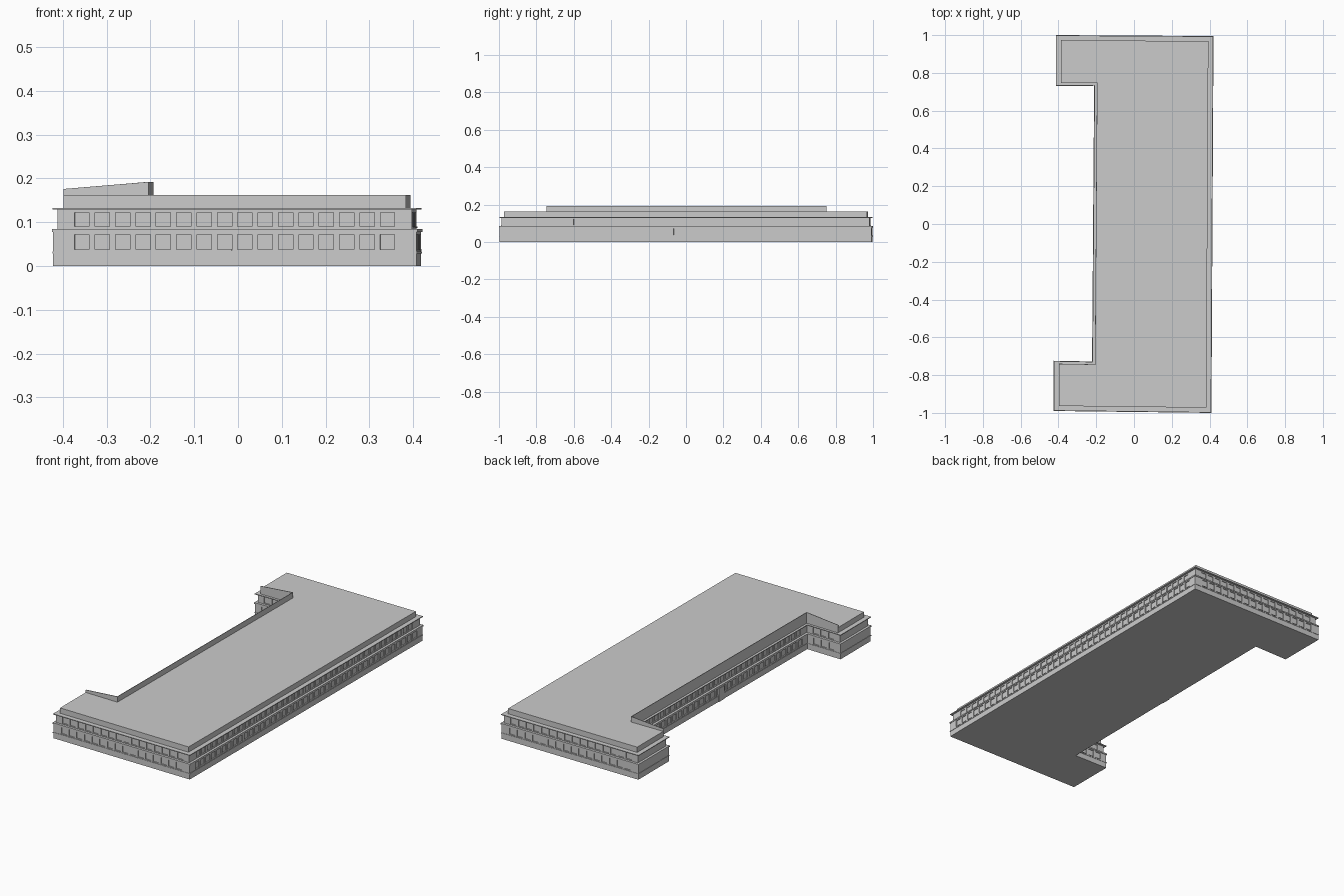
import bpy, bmesh
from mathutils import Vector

if "Cube" in bpy.data.objects:
    bpy.data.objects.remove(bpy.data.objects["Cube"])

# C-shaped footprint, counter-clockwise; edges 4-6 line the courtyard
FOOT = [Vector(p) for p in [(-0.422, -0.987), (0.407, -0.997), (0.418, 0.992), (-0.411, 0.997),
                            (-0.411, 0.733), (-0.208, 0.735), (-0.219, -0.731), (-0.422, -0.727)]]
N = len(FOOT)
COURT = (4, 5, 6)


def edge(i, pts=FOOT):
    a, b = pts[i], pts[(i + 1) % N]
    d = (b - a).normalized()
    return a, d, Vector((-d.y, d.x)), (b - a).length


def inset(amount, court=None):
    """Footprint moved inwards, with its own amount on the courtyard edges."""
    court = amount if court is None else court
    out = []
    for i in range(N):
        j = (i - 1) % N
        _, d0, n0, _ = edge(j)
        _, d1, n1, _ = edge(i)
        p = FOOT[i] + n0 * (court if j in COURT else amount)
        q = FOOT[i] + n1 * (court if i in COURT else amount)
        out.append(p + d0 * ((q - p).cross(d1) / d0.cross(d1)))
    return out


def finish(name, bm):
    bmesh.ops.recalc_face_normals(bm, faces=bm.faces)
    me = bpy.data.meshes.new(name)
    bm.to_mesh(me)
    bm.free()
    ob = bpy.data.objects.new(name, me)
    bpy.context.collection.objects.link(ob)
    return ob


def prism(bm, pts, z0, z1):
    """Extrude a plan polygon; z1 may be a list of one height per corner."""
    tops = z1 if isinstance(z1, (list, tuple)) else [z1] * len(pts)
    lo = [bm.verts.new((p.x, p.y, z0)) for p in pts]
    hi = [bm.verts.new((p.x, p.y, z)) for p, z in zip(pts, tops)]
    bm.faces.new(lo[::-1])
    bm.faces.new(hi)
    for i in range(len(pts)):
        j = (i + 1) % len(pts)
        bm.faces.new((lo[i], lo[j], hi[j], hi[i]))


def layer(name, z0, z1, amount, court=None):
    bm = bmesh.new()
    prism(bm, inset(amount, court), z0, z1)
    return finish(name, bm)


def wall_box(bm, pts, i, s0, s1, out, depth, z0, z1):
    """Box along wall i from s0 to s1, projecting out and reaching inwards."""
    a, d, n, _ = edge(i, pts)
    prism(bm, [a + d * s0 - n * out, a + d * s1 - n * out,
               a + d * s1 + n * depth, a + d * s0 + n * depth], z0, z1)


# Solid bands, bottom to top
REC = 0.004
layer("base", 0, 0.038, 0)
layer("plinth_ledge", 0.029, 0.033, -0.002)
layer("lower_window_wall", 0.038, 0.072, REC)
layer("lower_lintel_band", 0.072, 0.078, 0)
layer("middle_cornice", 0.078, 0.085, -0.003)
layer("upper_sill_band", 0.085, 0.090, 0.010)
layer("upper_window_wall", 0.090, 0.122, 0.010 + REC)
layer("upper_lintel_band", 0.122, 0.129, 0.010)
layer("top_cornice", 0.129, 0.133, -0.001)
layer("attic", 0.133, 0.162, 0.024, 0.012)


# Piers between recessed windows, and projecting sills
def storey(name, amount, z0, z1):
    pts = inset(amount)
    piers, sills = bmesh.new(), bmesh.new()
    pitch, width, margin = 0.0465, 0.033, 0.043
    for i in range(N):
        length = edge(i, pts)[3]
        count = 0 if i in (3, 7) else round((length - 2 * margin) / pitch)
        start = (length - count * pitch) / 2 + (pitch - width) / 2
        s = 0
        for k in range(count):
            w0 = start + k * pitch
            wall_box(piers, pts, i, s, w0, 0, REC, z0, z1)
            wall_box(sills, pts, i, w0, w0 + width, 0.002, REC, z0 - 0.003, z0)
            s = w0 + width
        wall_box(piers, pts, i, s, length, 0, REC, z0, z1)
    finish(name + "_piers", piers)
    finish(name + "_sills", sills)


storey("lower", 0, 0.038, 0.072)
storey("upper", 0.010, 0.090, 0.122)

# Courtyard door
bm = bmesh.new()
mid = edge(5)[3] / 2
wall_box(bm, FOOT, 5, mid - 0.025, mid + 0.025, 0.003, 0.005, 0, 0.072)
finish("courtyard_door", bm)

# Thin parapet around the courtyard, falling towards the wing ends
bm = bmesh.new()
outer, inner = inset(0.024, 0.012), inset(0.024, 0.015)
heights = {4: 0.176, 5: 0.192, 6: 0.192, 7: 0.176}
for i in COURT:
    j = i + 1
    prism(bm, [outer[i], outer[j], inner[j], inner[i]], 0.160,
          [heights[i], heights[j], heights[j], heights[i]])
finish("courtyard_parapet", bm)
